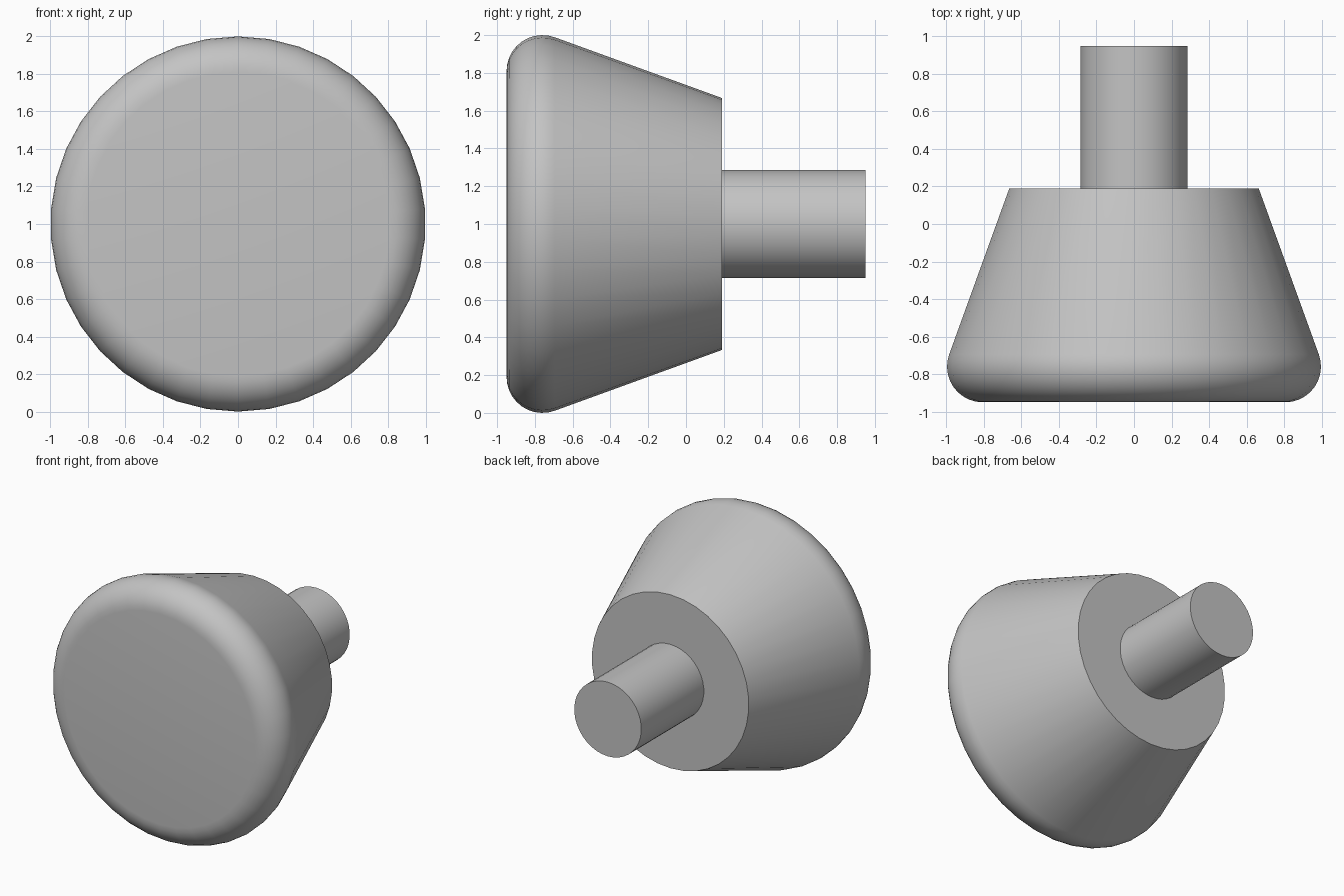
import bpy, bmesh, math
from mathutils import Matrix, Vector

SEGMENTS = 38
CENTRE = Vector((0, 0, 1))

cube = bpy.data.objects.get("Cube")
if cube:
    bpy.data.objects.remove(cube, do_unlink=True)

grey = bpy.data.materials.new("plain_grey")
grey.use_nodes = True
grey.diffuse_color = (0.55, 0.55, 0.55, 1)
grey.node_tree.nodes["Principled BSDF"].inputs["Base Color"].default_value = grey.diffuse_color


def revolve(name, profile):
    """Turn a (radius, y) profile about the horizontal y axis."""
    bm = bmesh.new()
    verts = [bm.verts.new((0, y, r)) for r, y in profile]
    edges = [bm.edges.new(pair) for pair in zip(verts, verts[1:])]
    bmesh.ops.spin(bm, geom=verts + edges, cent=(0, 0, 0), axis=(0, 1, 0),
                   angle=math.tau, steps=SEGMENTS, use_merge=True)
    bmesh.ops.remove_doubles(bm, verts=bm.verts, dist=1e-5)
    # Close both ends with flat caps
    bmesh.ops.holes_fill(bm, edges=[e for e in bm.edges if e.is_boundary], sides=0)
    bmesh.ops.recalc_face_normals(bm, faces=bm.faces)
    bmesh.ops.transform(bm, matrix=Matrix.Translation(CENTRE), verts=bm.verts)
    mesh = bpy.data.meshes.new(name)
    bm.to_mesh(mesh)
    bm.free()
    mesh.materials.append(grey)
    obj = bpy.data.objects.new(name, mesh)
    bpy.context.collection.objects.link(obj)
    bpy.ops.object.select_all(action="DESELECT")
    obj.select_set(True)
    bpy.context.view_layer.objects.active = obj
    bpy.ops.object.shade_smooth_by_angle(angle=math.radians(30))
    return obj


# Knob head: flat face, rounded rim running tangent into a tapered body
FILLET, TAPER, STEPS = 0.19, math.radians(20), 10
rim = []
for i in range(STEPS + 1):
    a = -math.pi / 2 + (math.pi / 2 + TAPER) * i / STEPS
    rim.append((1 - FILLET + FILLET * math.cos(a), -0.76 + FILLET * math.sin(a)))
revolve("knob_head", rim + [(0.667, 0.19)])

# Straight stem, set slightly into the back of the head
revolve("stem", [(0.285, 0.15), (0.285, 0.95)])
